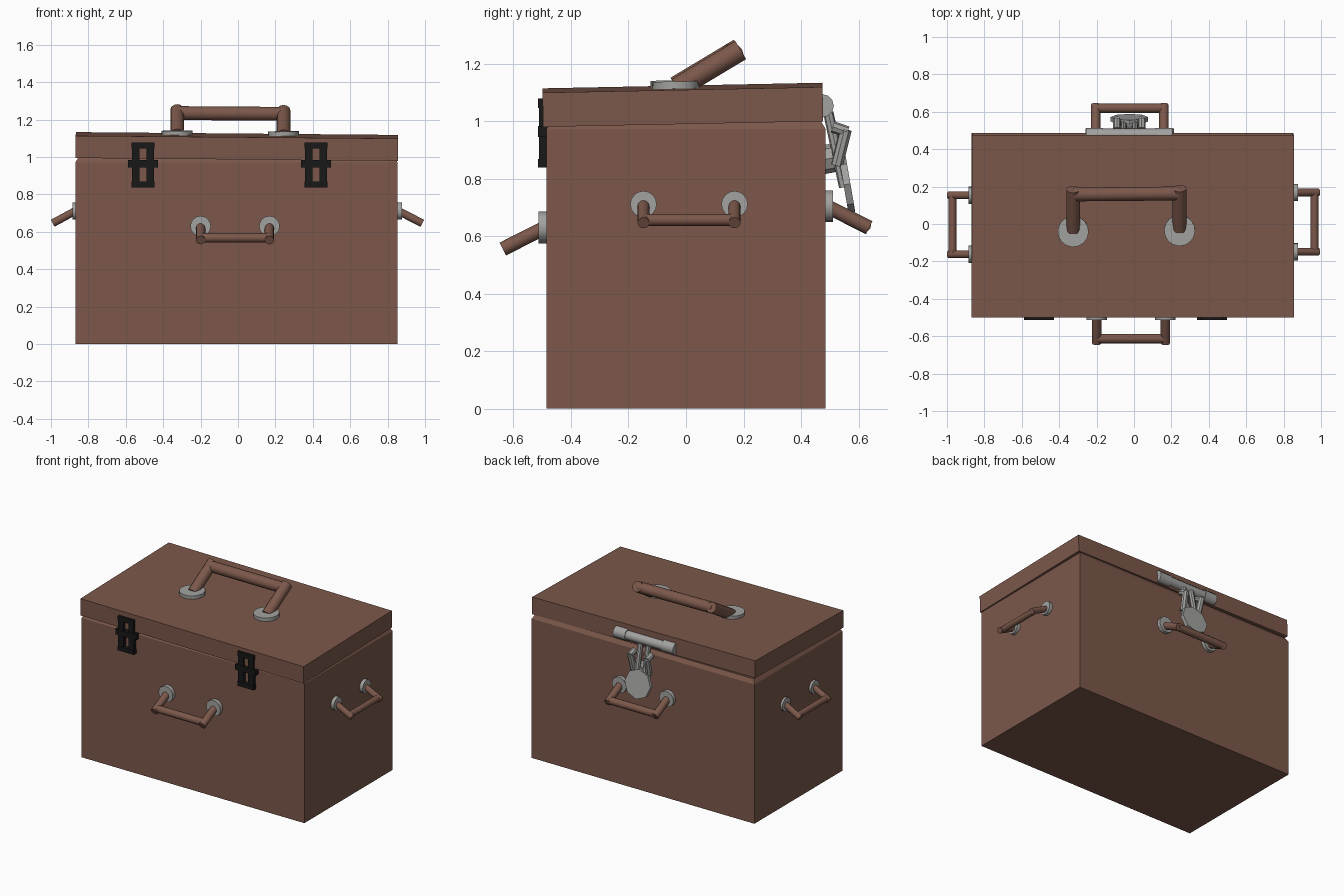
import bpy, bmesh
from math import radians
from mathutils import Vector, Matrix

if "Cube" in bpy.data.objects:
    bpy.data.objects.remove(bpy.data.objects["Cube"])


def material(name, color):
    m = bpy.data.materials.new(name)
    m.diffuse_color = color
    m.use_nodes = True
    m.node_tree.nodes["Principled BSDF"].inputs["Base Color"].default_value = m.diffuse_color
    return m


BROWN = material("brown", (0.2, 0.097, 0.07, 1))
BLACK = material("black", (0.009, 0.009, 0.009, 1))
METAL = material("metal", (0.36, 0.36, 0.35, 1))


def finish(bm, name, mat=METAL, smooth=False):
    bmesh.ops.recalc_face_normals(bm, faces=bm.faces)
    me = bpy.data.meshes.new(name)
    bm.to_mesh(me)
    bm.free()
    ob = bpy.data.objects.new(name, me)
    bpy.context.collection.objects.link(ob)
    me.materials.append(mat)
    if smooth:
        bpy.ops.object.select_all(action='DESELECT')
        ob.select_set(True)
        bpy.context.view_layer.objects.active = ob
        bpy.ops.object.shade_smooth_by_angle(angle=radians(40))
    return ob


def add_box(bm, lo, hi):
    lo, hi = Vector(lo), Vector(hi)
    m = Matrix.Translation((lo + hi) / 2) @ Matrix.Diagonal((*(hi - lo), 1))
    bmesh.ops.create_cube(bm, size=1, matrix=m)


def add_rod(bm, a, b, r, sides=12):
    a, b = Vector(a), Vector(b)
    rot = (b - a).to_track_quat('Z', 'Y').to_matrix().to_4x4()
    bmesh.ops.create_cone(bm, cap_ends=True, segments=sides, radius1=r, radius2=r,
                          depth=(b - a).length, matrix=Matrix.Translation((a + b) / 2) @ rot)


# Body with a chamfered rim under the lid
bm = bmesh.new()
add_box(bm, (-0.869, -0.486, 0), (0.853, 0.486, 0.972))
top = max(bm.faces, key=lambda f: f.calc_center_median().z)
bmesh.ops.inset_region(bm, faces=[top], thickness=0.024)
for v in top.verts:
    v.co.z = 1.0
finish(bm, "chest_body", BROWN)

# Lid, resting slightly crooked
TILT = (Matrix.Translation((-0.006, -0.011, 1.056)) @ Matrix.Rotation(radians(0.5), 4, 'Y')
        @ Matrix.Rotation(radians(1.15), 4, 'X'))
bm = bmesh.new()
add_box(bm, (-0.862, -0.487, -0.059), (0.862, 0.487, 0.06))
bm.transform(TILT)
finish(bm, "lid", BROWN)


def handle(name, ends, base, out, tip, bar, r, disc_r, disc_t):
    """ends: two base points; out: outward normal; tip/bar: offsets to leg end and grip."""
    bm, bd = bmesh.new(), bmesh.new()
    pts = [Vector(p) for p in ends]
    out, tip, bar, base = Vector(out), Vector(tip), Vector(bar), Vector(base)
    for p in pts:
        add_rod(bm, p + base, p + tip, r)
        add_rod(bd, p - out * 0.01, p + out * disc_t, disc_r, 16)
    add_rod(bm, pts[0] + bar, pts[1] + bar, r)
    finish(bm, name + "_handle", BROWN, True)
    finish(bd, name + "_handle_mounts", METAL, True)


# Carrying handles: lid, front, back and both ends
handle("top", [(-0.325, -0.04, 1.119), (0.244, -0.035, 1.115)], (0, 0.005, 0), (-0.01, -0.02, 1),
       (0, 0.225, 0.132), (0, 0.198, 0.116), 0.037, 0.083, 0.022)
handle("front", [(-0.2, -0.485, 0.63), (0.168, -0.485, 0.63)], (0, 0, 0.002), (0, -1, 0),
       (0, -0.152, -0.075), (0, -0.128, -0.062), 0.025, 0.055, 0.028)
handle("back", [(-0.205, 0.484, 0.704), (0.16, 0.484, 0.704)], (0, 0, 0.002), (0, 1, 0),
       (0, 0.153, -0.075), (0, 0.135, -0.065), 0.025, 0.055, 0.027)
handle("right", [(0.853, -0.148, 0.711), (0.853, 0.169, 0.711)], (0, 0, 0.002), (1, 0, 0),
       (0.133, 0, -0.065), (0.112, 0, -0.055), 0.021, 0.046, 0.024)
handle("left", [(-0.867, -0.162, 0.711), (-0.867, 0.154, 0.711)], (0, 0, 0.002), (-1, 0, 0),
       (-0.124, 0, -0.065), (-0.104, 0, -0.054), 0.021, 0.046, 0.018)

# Black latches on the front, each a frame with two openings
for side, x in (("left", -0.508), ("right", 0.417)):
    bm = bmesh.new()
    for s in (-1, 1):
        cx = x + s * 0.039
        add_box(bm, (cx - 0.021, -0.511, 0.842), (cx + 0.021, -0.48, 1.075))
    for z0, z1, w in ((0.838, 0.868, 0.062), (0.945, 0.983, 0.08), (1.045, 1.078, 0.062)):
        add_box(bm, (x - w, -0.514, z0), (x + w, -0.48, z1))
    finish(bm, side + "_latch", BLACK)

# Rear clasp: stepped hinge pin on the lid
CX = -0.025
bm = bmesh.new()
add_rod(bm, (CX - 0.15, 0.478, 1.053), (CX + 0.15, 0.478, 1.053), 0.032)
for s in (-1, 1):
    add_rod(bm, (CX + s * 0.14, 0.473, 1.053), (CX + s * 0.232, 0.473, 1.053), 0.041)
finish(bm, "clasp_pin", METAL, True)

# Hanging straps, outer prongs and the backing catch
bm = bmesh.new()
for s in (-1, 1):
    add_rod(bm, (CX + s * 0.03, 0.495, 1.03), (CX + s * 0.03, 0.55, 0.77), 0.018, 8)
    add_rod(bm, (CX + s * 0.066, 0.556, 0.97), (CX + s * 0.058, 0.525, 0.845), 0.021, 8)
    add_rod(bm, (CX + s * 0.066, 0.51, 0.98), (CX + s * 0.066, 0.562, 0.962), 0.02, 8)
finish(bm, "clasp_straps")
bm = bmesh.new()
add_rod(bm, (CX, 0.475, 0.865), (CX, 0.512, 0.872), 0.05, 8)
add_rod(bm, (CX - 0.07, 0.525, 0.86), (CX + 0.07, 0.525, 0.86), 0.018, 8)
finish(bm, "clasp_catch")

# Octagonal pull plate
bm = bmesh.new()
n = Vector((0, 0.985, 0.17))
c = Vector((CX, 0.56, 0.78))
add_rod(bm, c - n * 0.012, c + n * 0.012, 0.1, 8)
finish(bm, "clasp_plate")
